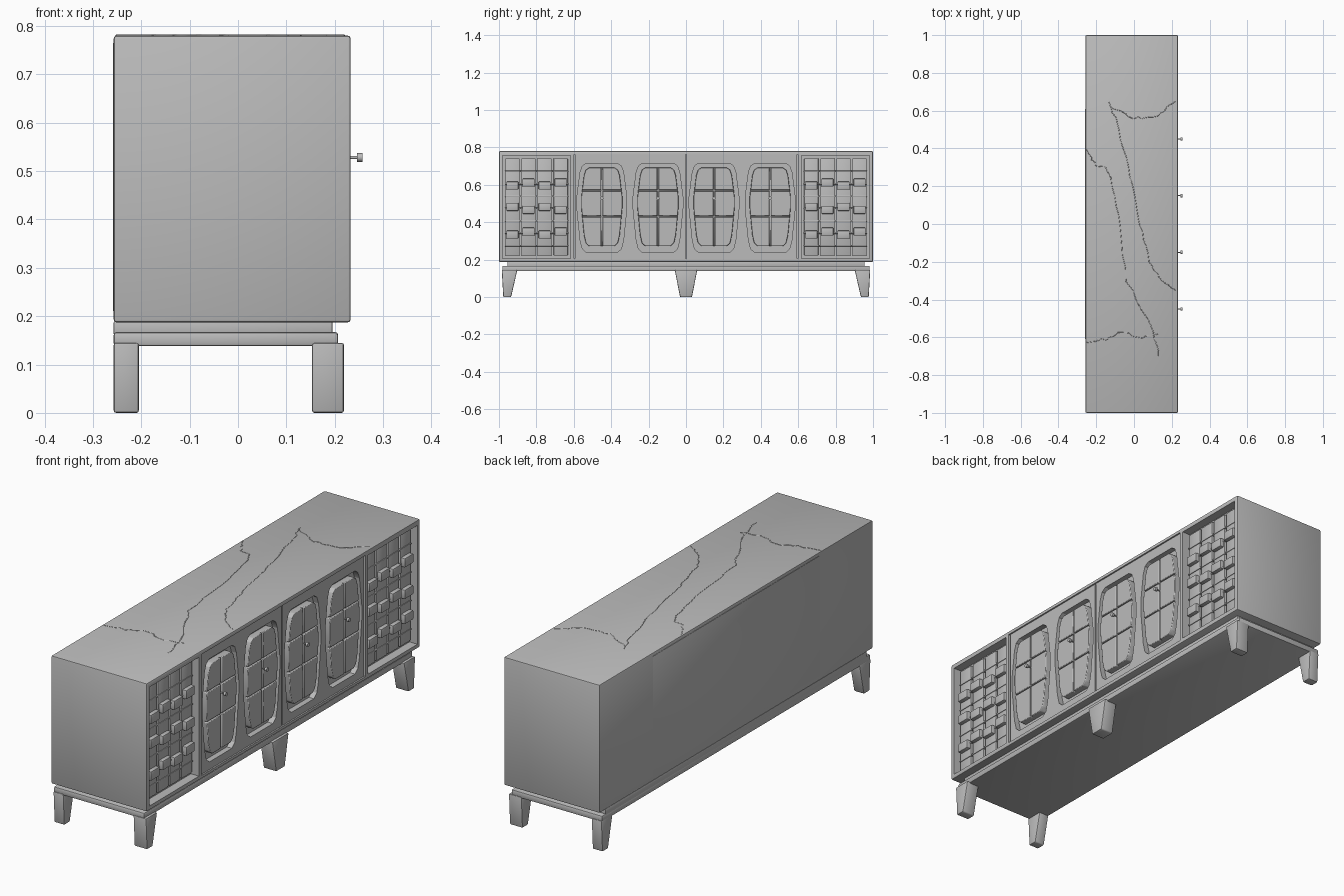
import bpy, bmesh, random
from mathutils import Vector

random.seed(4)
cube = bpy.data.objects.get("Cube")
if cube:
    bpy.data.objects.remove(cube, do_unlink=True)

grey = bpy.data.materials.new("plain grey")
grey.use_nodes = True
GREY = (0.5, 0.5, 0.5, 1)
grey.diffuse_color = GREY
grey.node_tree.nodes["Principled BSDF"].inputs["Base Color"].default_value = GREY


def activate(ob):
    bpy.ops.object.select_all(action="DESELECT")
    ob.select_set(True)
    bpy.context.view_layer.objects.active = ob


def finish(name, bm, bevel=0.0, segments=2):
    bmesh.ops.recalc_face_normals(bm, faces=bm.faces)
    mesh = bpy.data.meshes.new(name)
    bm.to_mesh(mesh)
    bm.free()
    mesh.materials.append(grey)
    ob = bpy.data.objects.new(name, mesh)
    bpy.context.collection.objects.link(ob)
    activate(ob)
    if bevel:
        mod = ob.modifiers.new("Bevel", "BEVEL")
        mod.width, mod.segments = bevel, segments
        mod.limit_method = "ANGLE"
        bpy.ops.object.modifier_apply(modifier=mod.name)
    return ob


def smooth(ob):
    activate(ob)
    bpy.ops.object.shade_smooth_by_angle(angle=0.7)


def add_box(bm, x, y, z, foot=None):
    """Box from (min, max) ranges; foot gives another y range for its bottom."""
    verts = bmesh.ops.create_cube(bm, size=1)["verts"]
    for v in verts:
        low = v.co.z < 0
        ys = foot if foot and low else y
        v.co = Vector((x[v.co.x > 0], ys[v.co.y > 0], z[not low]))


def box(name, x, y, z, bevel=0.0, foot=None):
    bm = bmesh.new()
    add_box(bm, x, y, z, foot)
    ob = finish(name, bm, bevel)
    if bevel:
        smooth(ob)
    return ob


def add_shield(bm, y0, half, z, x):
    """Tapered door outline, extruded along x."""
    low, high = z
    tall = high - low
    side = [(0.62, 0), (0.78, 0.04), (0.87, 0.14), (1, 0.5),
            (1, 0.62), (0.87, 0.9), (0.78, 0.97), (0.62, 1)]
    loop = side + [(-w, h) for w, h in reversed(side)]
    verts = [bm.verts.new((x[0], y0 + w * half, low + h * tall)) for w, h in loop]
    face = bm.faces.new(verts)
    new = bmesh.ops.extrude_face_region(bm, geom=[face])["geom"]
    for v in new:
        if isinstance(v, bmesh.types.BMVert):
            v.co.x = x[1]


def cut(ob, bm):
    cutter = finish("cutter", bm)
    cutter.hide_render = True
    activate(ob)
    mod = ob.modifiers.new("Cut", "BOOLEAN")
    mod.operation, mod.solver, mod.object = "DIFFERENCE", "EXACT", cutter
    bpy.ops.object.modifier_apply(modifier=mod.name)
    bpy.data.objects.remove(cutter, do_unlink=True)


BACK, FRONT = -0.257, 0.233
DOORS = (-0.45, -0.15, 0.15, 0.45)

# Cabinet body with recessed door area, door wells and lattice bays
body = box("cabinet_body", (BACK, FRONT), (-1, 1), (0.187, 0.78), 0.006)
bm = bmesh.new()
add_box(bm, (0.226, 0.3), (-0.6, 0.6), (0.203, 0.763))
for s in (-1, 1):
    add_box(bm, (0.192, 0.3), sorted((s * 0.618, s * 0.98)), (0.207, 0.757))
cut(body, bm)
bm = bmesh.new()
for y in DOORS:
    add_shield(bm, y, 0.133, (0.238, 0.715), (0.2, 0.3))
for y in (-0.597, 0, 0.597):
    add_box(bm, (0.212, 0.3), (y - 0.003, y + 0.003), (0.205, 0.761))
cut(body, bm)
smooth(body)

# Doors: cushioned panels split in six, each with a knob
for i, y in enumerate(DOORS, 1):
    bm = bmesh.new()
    add_shield(bm, y, 0.11, (0.272, 0.692), (0.195, 0.231))
    panel = finish(f"door_panel_{i}", bm)
    bm = bmesh.new()
    add_box(bm, (0.219, 0.3), (y - 0.004, y + 0.004), (0.2, 0.8))
    cut(panel, bm)
    for z in (0.43, 0.57):
        bm = bmesh.new()
        add_box(bm, (0.219, 0.3), (y - 0.2, y + 0.2), (z - 0.003, z + 0.003))
        cut(panel, bm)
    mod = panel.modifiers.new("Bevel", "BEVEL")
    mod.width, mod.segments, mod.limit_method = 0.005, 2, "ANGLE"
    smooth(panel)
    for part, radius, x in (("stem", 0.003, (0.215, 0.247)), ("head", 0.009, (0.246, 0.257))):
        bpy.ops.mesh.primitive_cylinder_add(
            vertices=16, radius=radius, depth=x[1] - x[0],
            location=(sum(x) / 2, y, 0.528), rotation=(0, 1.5708, 0))
        knob = bpy.context.object
        knob.name = f"knob_{part}_{i}"
        knob.data.materials.append(grey)
        smooth(knob)

# Woven lattice in each end bay: upright slats and three rows of straps
for s, side in ((-1, "right"), (1, "left")):
    slats, straps = bmesh.new(), bmesh.new()
    for c in range(4):
        y = s * 0.799 + (c - 1.5) * 0.086
        add_box(slats, (0.188, 0.208), (y - 0.038, y + 0.038), (0.222, 0.742))
        for r, z in enumerate((0.342, 0.474, 0.604)):
            shift = 0.008 if (c + r) % 2 else -0.008
            add_box(straps, (0.19, 0.227), (y - 0.032, y + 0.032),
                    (z + shift - 0.021, z + shift + 0.021))
    for z in (0.275, 0.342, 0.408, 0.474, 0.539, 0.604, 0.672):
        add_box(straps, (0.188, 0.211), (s * 0.799 - 0.17, s * 0.799 + 0.17),
                (z - 0.004, z + 0.004))
    smooth(finish(f"lattice_slats_{side}", slats, 0.004))
    smooth(finish(f"lattice_straps_{side}", straps, 0.0035))

# Back panel standing slightly proud
box("back_panel", (BACK - 0.0015, BACK + 0.01), (-0.61, 0.61), (0.21, 0.765), 0.001)

# Base: recessed plinth and frame
box("plinth", (BACK, 0.195), (-0.955, 0.955), (0.16, 0.19), 0.003)
box("base_frame", (BACK, 0.207), (-0.982, 0.982), (0.138, 0.167), 0.006)

# Legs: four corners and one at the front middle
for s, side in ((-1, "right"), (1, "left")):
    top = sorted((s * 0.902, s * 0.985))
    foot = sorted((s * 0.935, s * 0.977))
    box(f"front_leg_{side}", (0.153, 0.219), top, (0, 0.145), 0.005, foot)
    box(f"back_leg_{side}", (BACK, -0.205), top, (0, 0.145), 0.005, foot)
box("middle_leg", (0.153, 0.219), (-0.06, 0.06), (0, 0.145), 0.005, (-0.032, 0.032))

# Fine ragged seams across the top
seams = [
    [(-.13, .65), (-.08, .5), (-.02, .25), (.03, 0), (.08, -.2), (.15, -.3), (.22, -.35)],
    [(-.25, .39), (-.2, .31), (-.14, .29), (-.08, .05), (-.04, -.3), (.1, -.55), (.13, -.7)],
    [(-.12, .62), (0, .56), (.12, .57), (.22, .65)],
    [(-.25, -.63), (-.15, -.61), (-.08, -.57), (.04, -.6), (.13, -.58)],
]
for i, path in enumerate(seams, 1):
    pts = []
    for a, b in zip(path, path[1:]):
        for k in range(5):
            p = Vector(a).lerp(Vector(b), k / 5)
            pts.append((p.x + random.uniform(-.006, .006), p.y + random.uniform(-.006, .006)))
    pts.append(path[-1])
    curve = bpy.data.curves.new(f"top_seam_{i}", "CURVE")
    curve.dimensions = "3D"
    curve.bevel_depth, curve.bevel_resolution = 0.003, 0
    spline = curve.splines.new("POLY")
    spline.points.add(len(pts) - 1)
    for point, (x, y) in zip(spline.points, pts):
        point.co = (x, y, 0.779, 1)
    curve.materials.append(grey)
    ob = bpy.data.objects.new(f"top_seam_{i}", curve)
    bpy.context.collection.objects.link(ob)
    activate(ob)
    bpy.ops.object.convert(target="MESH")
